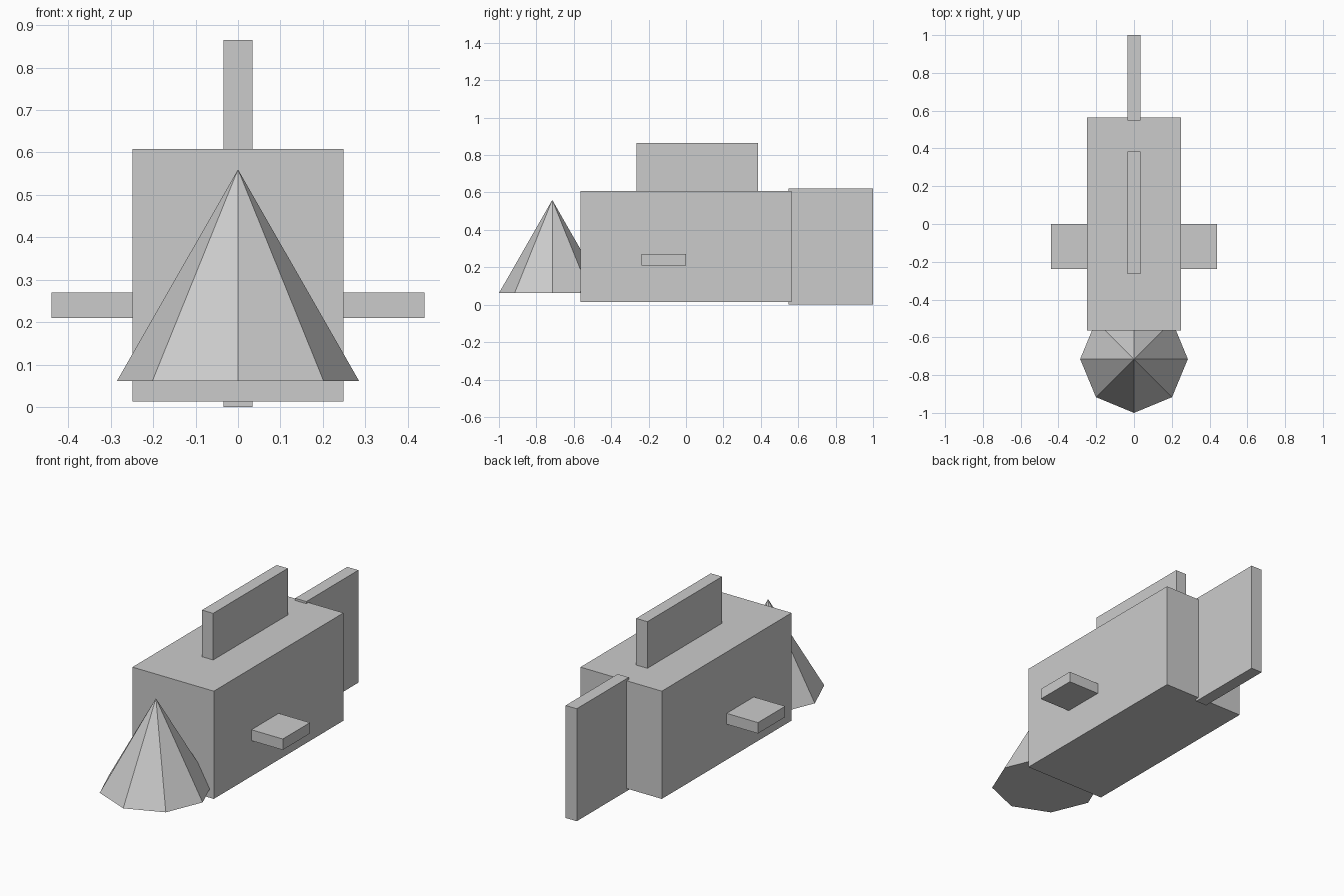
import bpy

if "Cube" in bpy.data.objects:
    bpy.data.objects.remove(bpy.data.objects["Cube"])


def box(name, x, y, z):
    """Box from (min, max) ranges on each axis."""
    bpy.ops.mesh.primitive_cube_add(size=1)
    ob = bpy.context.object
    ob.name = name
    for v in ob.data.vertices:
        for i, (lo, hi) in enumerate((x, y, z)):
            v.co[i] = hi if v.co[i] > 0 else lo
    return ob


# Main block body
box("body", (-0.248, 0.248), (-0.565, 0.565), (0.014, 0.608))

# Thin upright fins on the top and at the back
box("top_fin", (-0.034, 0.034), (-0.265, 0.385), (0.59, 0.865))
box("tail_fin", (-0.034, 0.034), (0.547, 1.0), (0.0, 0.62))

# Side fins, one per side, slightly sunk into the body
for name, s in (("right_fin", 1), ("left_fin", -1)):
    box(name, sorted((s * 0.23, s * 0.439)), (-0.237, 0.0), (0.21, 0.27))

# Eight-sided cone nose, partly inside the body
bpy.ops.mesh.primitive_cone_add(vertices=8, radius1=0.285, radius2=0,
                                depth=0.498, location=(0, -0.715, 0.311))
bpy.context.object.name = "nose_cone"
